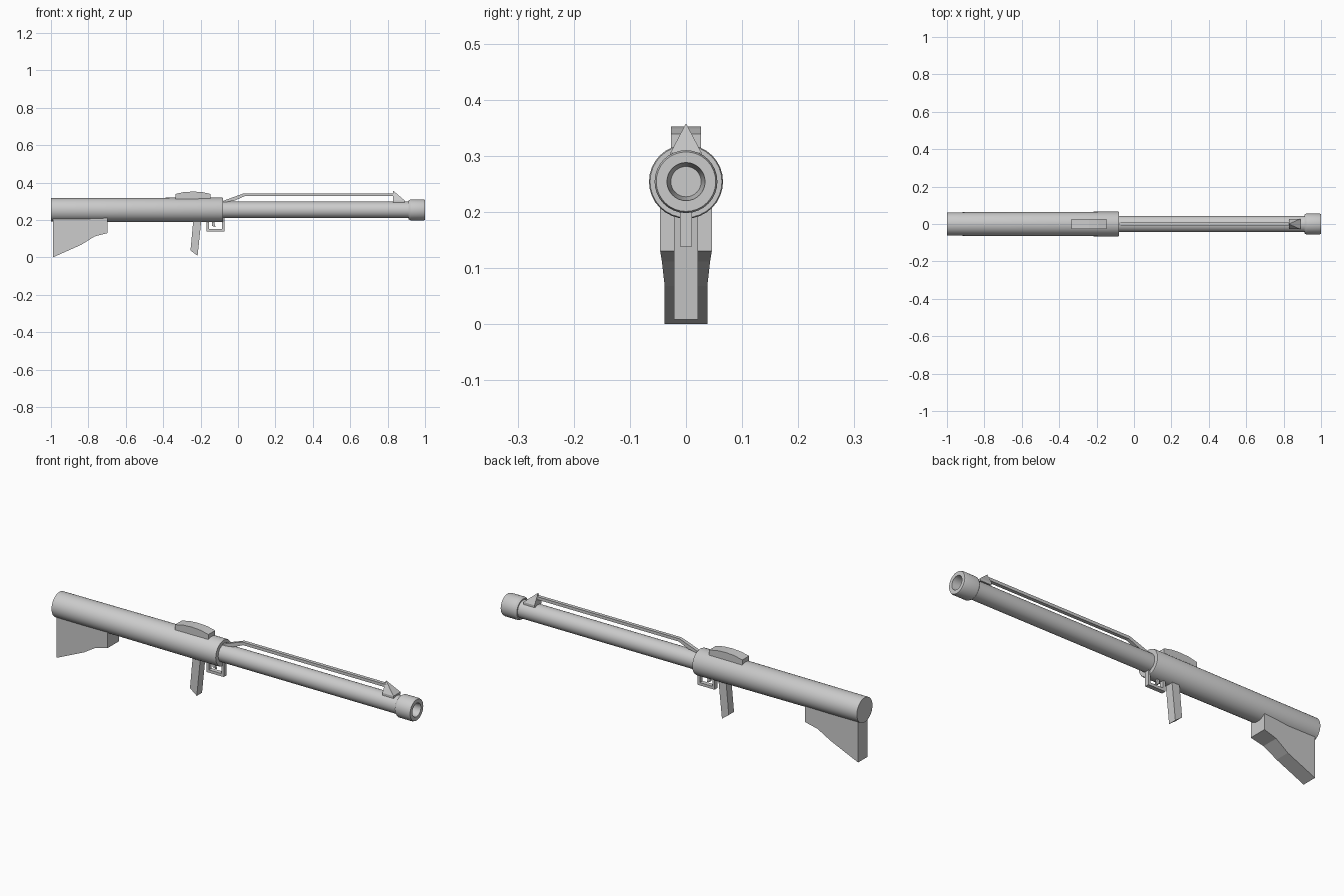
import bpy, bmesh, math

if "Cube" in bpy.data.objects:
    bpy.data.objects.remove(bpy.data.objects["Cube"])

AXIS_Z = 0.254


def make(name, verts, faces, smooth=False):
    me = bpy.data.meshes.new(name)
    me.from_pydata(verts, [], faces)
    bm = bmesh.new()
    bm.from_mesh(me)
    bmesh.ops.recalc_face_normals(bm, faces=bm.faces)
    bm.to_mesh(me)
    bm.free()
    ob = bpy.data.objects.new(name, me)
    bpy.context.collection.objects.link(ob)
    if smooth:
        bpy.ops.object.select_all(action='DESELECT')
        bpy.context.view_layer.objects.active = ob
        ob.select_set(True)
        bpy.ops.object.shade_smooth_by_angle(angle=math.radians(30))
    return ob


def lathe(name, profile, n=32):
    """Revolve (x, radius) points around the bore axis and cap both ends."""
    verts = [(x, r * math.cos(2 * math.pi * i / n), AXIS_Z + r * math.sin(2 * math.pi * i / n))
             for x, r in profile for i in range(n)]
    faces = [(k * n + i, k * n + (i + 1) % n, (k + 1) * n + (i + 1) % n, (k + 1) * n + i)
             for k in range(len(profile) - 1) for i in range(n)]
    faces += [tuple(range(n)), tuple(range(len(verts) - n, len(verts)))]
    return make(name, verts, faces, True)


def slab(name, profile):
    """Extrude an (x, z, half_width) outline sideways."""
    n = len(profile)
    verts = [(x, s * w, z) for s in (-1, 1) for x, z, w in profile]
    faces = [tuple(range(n)), tuple(range(n, 2 * n))]
    faces += [(i, (i + 1) % n, n + (i + 1) % n, n + i) for i in range(n)]
    return make(name, verts, faces)


def flat(points, w):
    return [(x, z, w) for x, z in points]


# Tubes
lathe("rear_tube", [(-1, 0.0625), (-0.085, 0.066), (-0.08, 0.064)])
lathe("barrel", [(-0.09, 0.044), (0.93, 0.044)])
lathe("muzzle", [(0.912, 0.044), (0.912, 0.050), (0.922, 0.056), (0.992, 0.056),
                 (1.0, 0.053), (1.0, 0.034), (0.93, 0.027)])

# Shoulder stock, slightly wider at its front
slab("shoulder_stock", [(-0.99, 0.0, 0.038), (-0.837, 0.068, 0.038), (-0.767, 0.112, 0.043),
                        (-0.698, 0.13, 0.046), (-0.698, 0.215, 0.046),
                        (-0.767, 0.215, 0.043), (-0.837, 0.215, 0.038), (-0.99, 0.215, 0.038)])

# Grip, trigger and guard
slab("pistol_grip", flat([(-0.238, 0.21), (-0.254, 0.037), (-0.216, 0.008), (-0.195, 0.21)], 0.021))
slab("trigger", flat([(-0.142, 0.205), (-0.138, 0.168), (-0.12, 0.162), (-0.124, 0.174),
                      (-0.128, 0.205)], 0.005))
slab("trigger_guard", flat([(-0.168, 0.21), (-0.168, 0.138), (-0.072, 0.138), (-0.072, 0.21),
                            (-0.085, 0.21), (-0.085, 0.152), (-0.155, 0.152), (-0.155, 0.21)], 0.011))

# Rear sight block with arched top
slab("rear_sight", flat([(-0.334, 0.31), (-0.334, 0.339), (-0.29, 0.349), (-0.24, 0.352),
                         (-0.19, 0.349), (-0.147, 0.339), (-0.147, 0.31)], 0.027))

# Bent rod along the barrel
slab("top_rod", flat([(-0.08, 0.294), (-0.08, 0.302), (0.03, 0.342), (0.84, 0.342),
                      (0.84, 0.327), (0.035, 0.327), (-0.02, 0.303)], 0.009))

# Front sight: wedge pyramid on a thin base
x0, x1, w = 0.828, 0.89, 0.028
base = [(x0, -w), (x1, -w), (x1, w), (x0, w)]
make("front_sight", [(x, y, z) for z in (0.293, 0.305) for x, y in base] + [(x0, 0, 0.358)],
     [(0, 1, 2, 3)] + [(i, (i + 1) % 4, 4 + (i + 1) % 4, 4 + i) for i in range(4)]
     + [(4 + i, 4 + (i + 1) % 4, 8) for i in range(4)])
